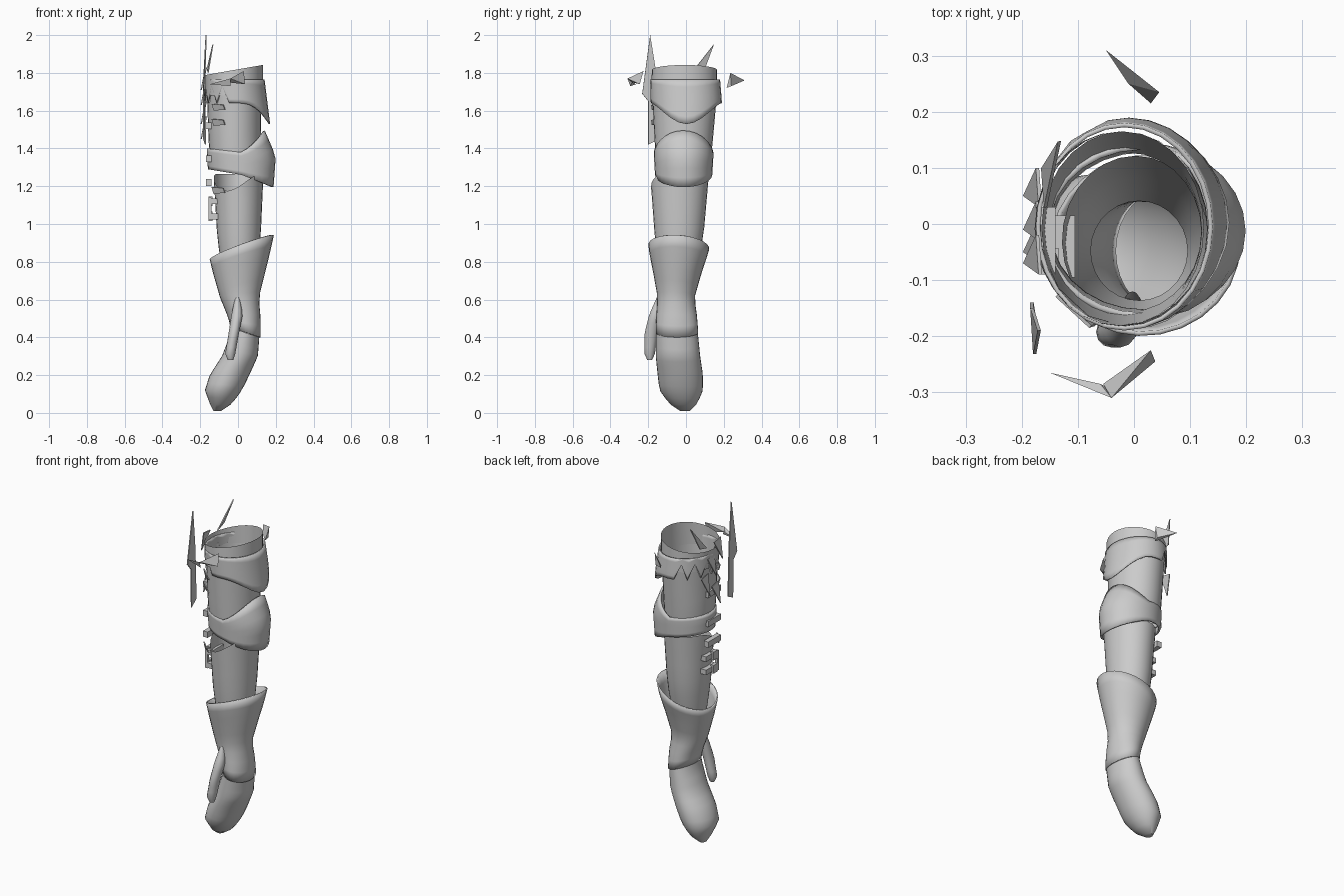
import bpy
import bmesh
import math
from mathutils import Vector

cube = bpy.data.objects.get("Cube")
if cube:
    bpy.data.objects.remove(cube)

steel = bpy.data.materials.new("plain_grey_steel")
steel.use_nodes = True
GREY = (0.6, 0.6, 0.6, 1)
steel.diffuse_color = GREY
steel.node_tree.nodes["Principled BSDF"].inputs["Base Color"].default_value = GREY


def finish(name, bm, smooth=True, thick=0.0):
    mesh = bpy.data.meshes.new(name)
    bm.to_mesh(mesh)
    bm.free()
    obj = bpy.data.objects.new(name, mesh)
    bpy.context.collection.objects.link(obj)
    mesh.materials.append(steel)
    if thick:
        mod = obj.modifiers.new("plate_thickness", 'SOLIDIFY')
        mod.thickness = thick
        mod.offset = -1
    if smooth:
        bpy.ops.object.select_all(action='DESELECT')
        obj.select_set(True)
        bpy.context.view_layer.objects.active = obj
        bpy.ops.object.shade_smooth_by_angle(angle=math.radians(40))
    return obj


def section(profile, z):
    """Bounds (xmin, xmax, ymin, ymax) of a limb profile at height z."""
    if z <= profile[0][0]:
        return profile[0][1:]
    for lo, hi in zip(profile, profile[1:]):
        if z <= hi[0]:
            t = (z - lo[0]) / (hi[0] - lo[0])
            return [a + (b - a) * t for a, b in zip(lo[1:], hi[1:])]
    return profile[-1][1:]


def shell(name, profile, bottom, top, rows=6, sides=28, cap=False, thick=0.0):
    """Tube following a profile, with its rims cut by functions of the angle."""
    bm = bmesh.new()
    rings = []
    for r in range(rows + 1):
        ring = []
        for s in range(sides):
            a = 2 * math.pi * s / sides
            z = bottom(a) + (top(a) - bottom(a)) * r / rows
            x0, x1, y0, y1 = section(profile, z)
            ring.append(bm.verts.new(((x0 + x1) / 2 + (x1 - x0) / 2 * math.cos(a),
                                      (y0 + y1) / 2 + (y1 - y0) / 2 * math.sin(a), z)))
        rings.append(ring)
    for lo, hi in zip(rings, rings[1:]):
        for s in range(sides):
            n = (s + 1) % sides
            bm.faces.new((lo[s], lo[n], hi[n], hi[s]))
    if cap:
        bm.faces.new(rings[0][::-1])
    return finish(name, bm, thick=thick)


def outer(a, power=1.0):
    return max(0.0, math.cos(a)) ** power


def inner(a):
    return max(0.0, -math.cos(a))


def plate(name, points, thick=0.006):
    bm = bmesh.new()
    bm.faces.new([bm.verts.new(p) for p in points])
    return finish(name, bm, smooth=False, thick=thick)


def shard(name, points):
    """Closed splinter around a few points."""
    bm = bmesh.new()
    verts = [bm.verts.new(p) for p in points]
    bmesh.ops.convex_hull(bm, input=verts)
    return finish(name, bm, smooth=False)


def box(name, centre, size):
    bm = bmesh.new()
    bmesh.ops.create_cube(bm, size=1)
    for v in bm.verts:
        v.co = Vector(centre) + v.co * Vector(size)
    return finish(name, bm, smooth=False)


# Mitten hand, bending inwards to the fingertips
HAND = [(0.01, -0.13, -0.09, -0.03, 0.02), (0.05, -0.15, -0.03, -0.09, 0.06),
        (0.12, -0.175, 0.02, -0.14, 0.09), (0.2, -0.15, 0.06, -0.15, 0.09),
        (0.3, -0.085, 0.105, -0.16, 0.075), (0.43, -0.035, 0.115, -0.16, 0.062)]
shell("mitten_hand", HAND, lambda a: 0.01, lambda a: 0.425 - 0.025 * math.cos(a),
      rows=12, cap=True)

# Thumb
THUMB = [(0.28, -0.055, -0.025, -0.205, -0.18), (0.31, -0.068, -0.015, -0.22, -0.165),
         (0.42, -0.05, 0.005, -0.22, -0.15), (0.52, -0.035, 0.025, -0.195, -0.13),
         (0.61, -0.015, 0.01, -0.155, -0.12)]
shell("thumb", THUMB, lambda a: 0.28, lambda a: 0.61, rows=10, sides=12, cap=True)

# Flared gauntlet cuff with a slanted rim
CUFF = [(0.4, -0.03, 0.12, -0.16, 0.066), (0.5, -0.05, 0.12, -0.158, 0.06),
        (0.61, -0.095, 0.11, -0.15, 0.045), (0.75, -0.135, 0.145, -0.175, 0.085),
        (0.85, -0.158, 0.17, -0.195, 0.12), (0.94, -0.17, 0.19, -0.205, 0.135)]
shell("gauntlet_cuff", CUFF, lambda a: 0.425 - 0.025 * math.cos(a),
      lambda a: 0.877 + 0.063 * math.cos(a) - 0.012 * math.sin(a), rows=9, thick=0.008)

# Forearm and upper arm tubes
ARM = [(0.65, -0.07, 0.09, -0.13, 0.03), (0.93, -0.11, 0.12, -0.165, 0.092),
       (1.27, -0.13, 0.135, -0.19, 0.122)]
shell("forearm_plate", ARM, lambda a: 0.7,
      lambda a: 1.265 - 0.09 * max(0.0, math.cos(a + 2.1)) ** 2, rows=6)
UPPER = [(1.28, -0.14, 0.12, -0.155, 0.125), (1.42, -0.155, 0.12, -0.165, 0.14),
         (1.7, -0.165, 0.125, -0.18, 0.165)]
shell("upper_arm_plate", UPPER, lambda a: 1.3 + 0.07 * inner(a), lambda a: 1.7, rows=5)

# Pointed elbow guard on a band
ELBOW = [(1.19, -0.15, 0.188, -0.16, 0.135), (1.36, -0.165, 0.2, -0.17, 0.145),
         (1.5, -0.16, 0.14, -0.17, 0.14)]
shell("elbow_guard", ELBOW, lambda a: 1.26 + 0.03 * inner(a) - 0.065 * outer(a),
      lambda a: 1.38 + 0.02 * inner(a) + 0.115 * outer(a, 1.2), thick=0.012)

# Shoulder plate with a V point outside and a torn edge inside
SHOULDER = [(1.53, -0.17, 0.17, -0.18, 0.185), (1.65, -0.175, 0.155, -0.187, 0.19),
            (1.77, -0.175, 0.14, -0.19, 0.18)]


def torn(a):
    tooth = 0.09 * (round(a * 28 / (2 * math.pi)) % 2)
    return 1.64 - 0.11 * outer(a, 3) + (tooth if math.cos(a) < -0.4 else 0)


shell("shoulder_plate", SHOULDER, torn, lambda a: 1.765, thick=0.008)
COLLAR = [(1.66, -0.17, 0.13, -0.185, 0.165), (1.84, -0.18, 0.132, -0.18, 0.165)]
shell("shoulder_collar", COLLAR, lambda a: 1.68, lambda a: 1.815 + 0.027 * math.cos(a), rows=3)

# Large torn spike and hanging flap on the inner front
plate("torn_spike", [(-0.172, -0.19, 2.0), (-0.185, -0.15, 1.75), (-0.185, -0.14, 1.45),
                     (-0.175, -0.2, 1.42), (-0.178, -0.2, 1.65), (-0.18, -0.232, 1.69)])
plate("rear_spike", [(-0.13, 0.148, 1.95), (-0.155, 0.03, 1.8), (-0.16, 0.1, 1.82)])
for i, (y, z) in enumerate([(-0.06, 1.8), (0.0, 1.72), (0.06, 1.62), (-0.04, 1.54)]):
    plate(f"torn_flap_{i + 1}", [(-0.17, y - 0.03, z + 0.03), (-0.175, y + 0.04, z + 0.02),
                                 (-0.198, y - 0.01, z - 0.09)])

# Loose splinters in front of and behind the shoulder
shard("rear_splinter", [(-0.05, 0.31, 1.76), (0.045, 0.235, 1.8), (0.03, 0.215, 1.72),
                        (-0.01, 0.25, 1.74), (0.035, 0.24, 1.73)])
shard("front_splinter_tip", [(-0.15, -0.265, 1.74), (-0.04, -0.31, 1.77), (-0.06, -0.285, 1.75),
                             (-0.04, -0.295, 1.73)])
shard("front_splinter", [(-0.04, -0.31, 1.77), (-0.055, -0.285, 1.75), (0.03, -0.225, 1.81),
                         (0.038, -0.245, 1.74)])

# Straps and buckles on the inner side
for i, z in enumerate([1.04, 1.12]):
    box(f"forearm_strap_{i + 1}", (-0.125, -0.04, z), (0.04, 0.11, 0.03))
    box(f"forearm_buckle_{i + 1}", (-0.145, -0.06, z), (0.02, 0.035, 0.05))
box("buckle_bar", (-0.148, -0.085, 1.08), (0.015, 0.015, 0.12))
for i, z in enumerate([1.22, 1.345, 1.52]):
    box(f"arm_strap_{i + 1}", (-0.155, -0.03, z), (0.03, 0.12, 0.035))
for i, z in enumerate([1.16, 1.52, 1.6]):
    plate(f"strap_end_{i + 1}", [(-0.13, -0.13, z), (-0.07, -0.182, z + 0.005),
                                 (-0.08, -0.185, z + 0.03), (-0.14, -0.13, z + 0.035)])
